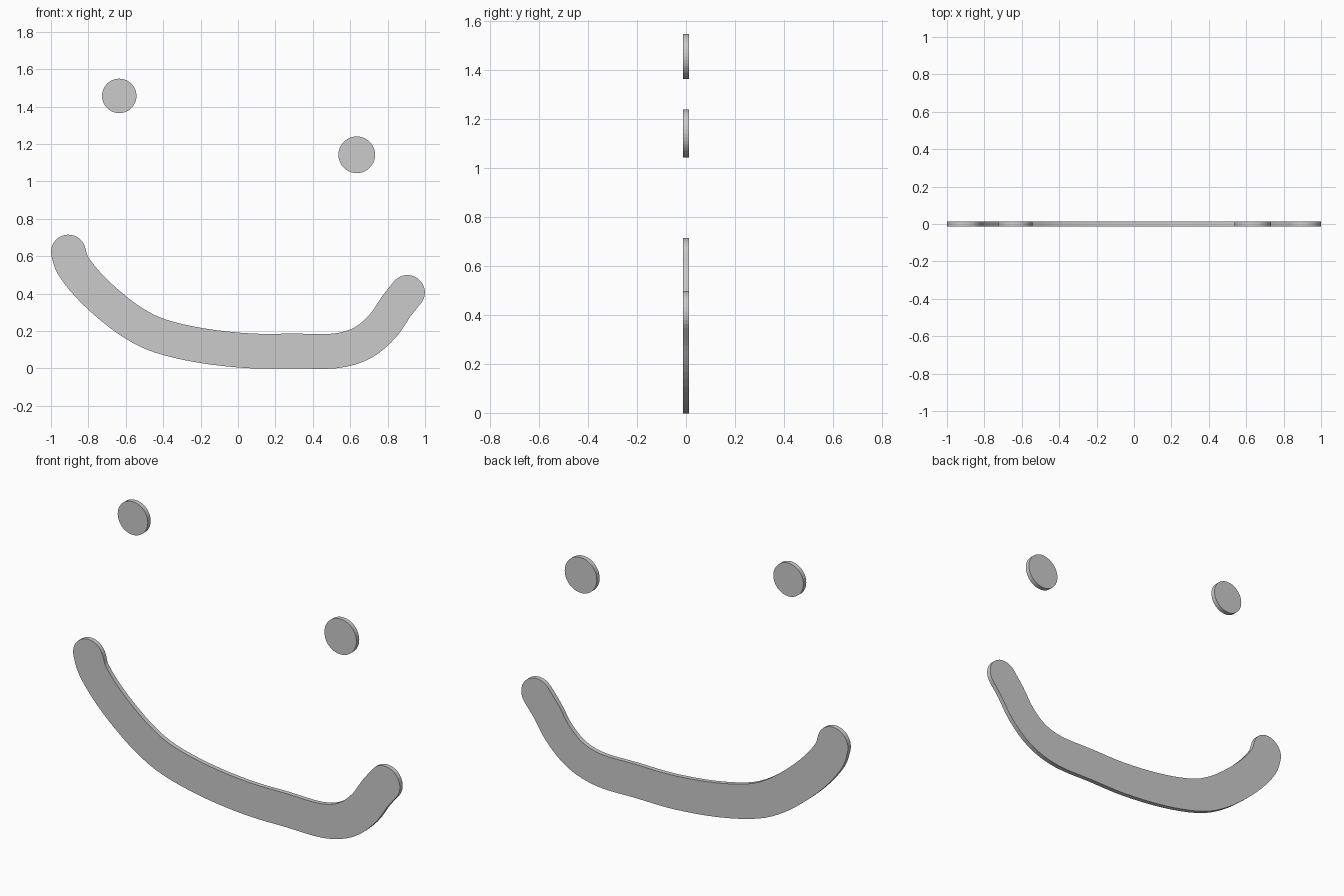
import bpy, bmesh
from math import sin, cos, pi, atan2
from mathutils import Vector

if "Cube" in bpy.data.objects:
    bpy.data.objects.remove(bpy.data.objects["Cube"])

THICK = 0.025


def plate(name, outline):
    """Extrude an x/z outline into a thin flat-sided plate centred on y = 0."""
    bm = bmesh.new()
    face = bm.faces.new([bm.verts.new((x, -THICK / 2, z)) for x, z in outline])
    ext = bmesh.ops.extrude_face_region(bm, geom=[face])
    verts = [v for v in ext["geom"] if isinstance(v, bmesh.types.BMVert)]
    bmesh.ops.translate(bm, verts=verts, vec=(0, THICK, 0))
    bmesh.ops.recalc_face_normals(bm, faces=bm.faces)
    mesh = bpy.data.meshes.new(name)
    bm.to_mesh(mesh)
    bm.free()
    obj = bpy.data.objects.new(name, mesh)
    bpy.context.collection.objects.link(obj)
    return obj


def arc(centre, r, start, sweep, n):
    return [(centre[0] + r * cos(start + sweep * i / n),
             centre[1] + r * sin(start + sweep * i / n)) for i in range(n + 1)]


def smooth_path(points, steps=4):
    """Catmull-Rom curve through the points."""
    p = [Vector(q) for q in points]
    p = [2 * p[0] - p[1]] + p + [2 * p[-1] - p[-2]]
    out = []
    for a, b, c, d in zip(p, p[1:], p[2:], p[3:]):
        for i in range(steps):
            t = i / steps
            out.append(0.5 * (2 * b + (c - a) * t + (2 * a - 5 * b + 4 * c - d) * t * t
                              + (3 * b - a - 3 * c + d) * t ** 3))
    return out + [p[-2]]


def stroke(points, r):
    """Constant-width brush stroke with round ends."""
    path = smooth_path(points)
    last = len(path) - 1
    upper, lower = [], []
    for i, q in enumerate(path):
        d = (path[min(i + 1, last)] - path[max(i - 1, 0)]).normalized()
        n = Vector((-d.y, d.x)) * r
        upper.append(tuple(q + n))
        lower.append(tuple(q - n))
    d0, d1 = path[1] - path[0], path[-1] - path[-2]
    end = arc(path[-1], r, atan2(d1.y, d1.x) - pi / 2, pi, 16)
    start = arc(path[0], r, atan2(d0.y, d0.x) + pi / 2, pi, 16)
    return lower[1:-1] + end + upper[-2:0:-1] + start


# Mouth
plate("mouth", stroke([
    (-0.907, 0.622), (-0.882, 0.55), (-0.80, 0.445), (-0.69, 0.341), (-0.56, 0.243),
    (-0.415, 0.173), (-0.19, 0.121), (0.07, 0.0935), (0.30, 0.093), (0.52, 0.0935),
    (0.667, 0.137), (0.775, 0.228), (0.845, 0.33), (0.906, 0.406)], 0.093))

# Eyes
for name, centre, r in (("left_eye", (-0.635, 1.457), 0.092),
                        ("right_eye", (0.635, 1.142), 0.098)):
    plate(name, arc(centre, r, 0, 2 * pi, 40)[:-1])
